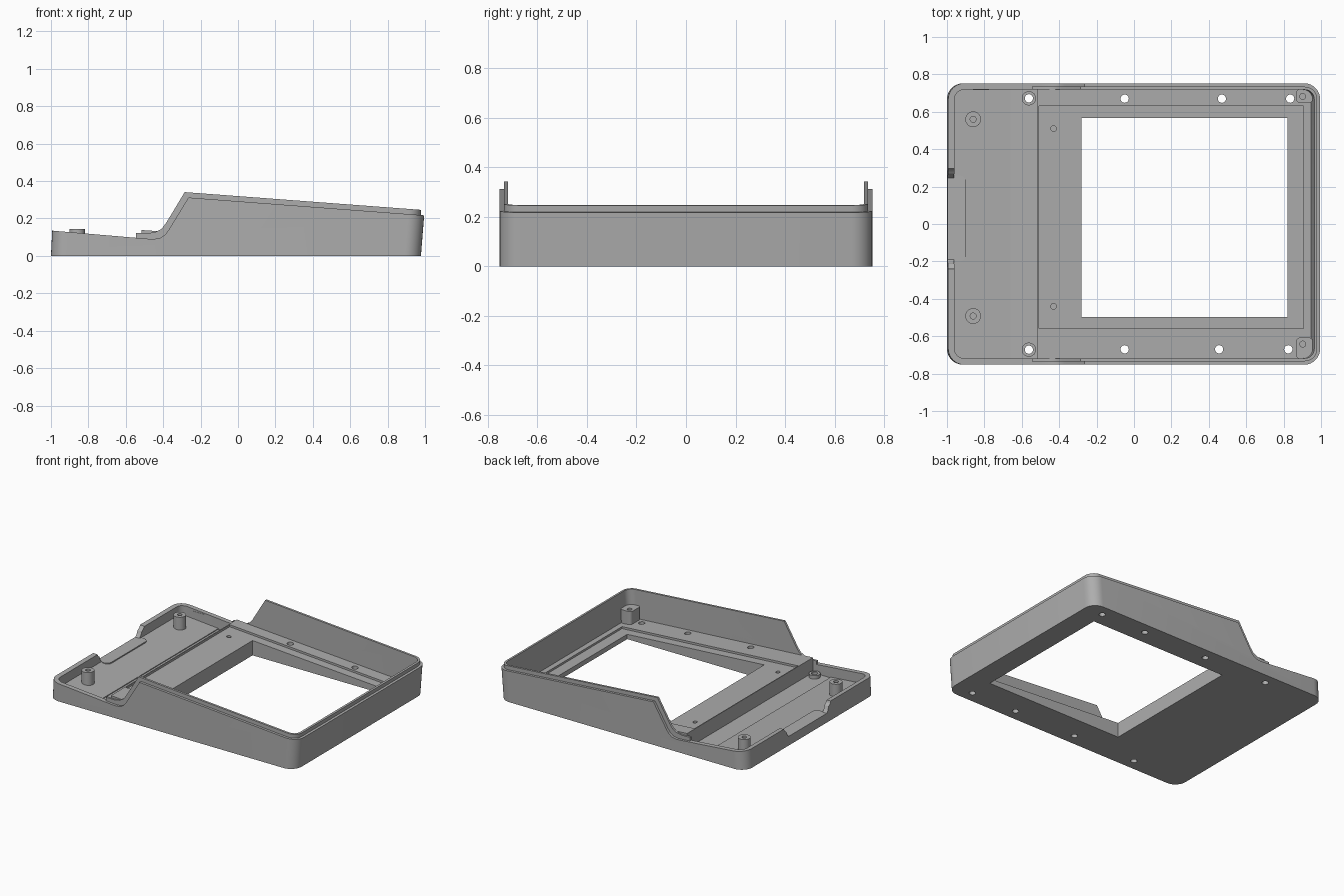
import bpy, bmesh, math
from mathutils import Vector

if "Cube" in bpy.data.objects:
    bpy.data.objects.remove(bpy.data.objects["Cube"])

grey = bpy.data.materials.new("plain grey")
grey.diffuse_color = (0.42, 0.42, 0.42, 1)
grey.use_nodes = True
grey.node_tree.nodes["Principled BSDF"].inputs["Base Color"].default_value = grey.diffuse_color


def finish(name, bm):
    bmesh.ops.recalc_face_normals(bm, faces=bm.faces)
    me = bpy.data.meshes.new(name)
    bm.to_mesh(me)
    bm.free()
    me.materials.append(grey)
    ob = bpy.data.objects.new(name, me)
    bpy.context.collection.objects.link(ob)
    return ob


def loft(name, rings):
    """Closed solid through rings that have equal point counts."""
    bm = bmesh.new()
    vs = [[bm.verts.new(p) for p in r] for r in rings]
    n = len(vs[0])
    for a, b in zip(vs, vs[1:]):
        for i in range(n):
            bm.faces.new((a[i], a[(i + 1) % n], b[(i + 1) % n], b[i]))
    bm.faces.new(vs[0])
    bm.faces.new(vs[-1])
    return finish(name, bm)


def rounded(x0, x1, y0, y1, r, z, seg=8):
    pts = []
    for k, (cx, cy) in enumerate([(x1 - r, y1 - r), (x0 + r, y1 - r),
                                  (x0 + r, y0 + r), (x1 - r, y0 + r)]):
        for i in range(seg + 1):
            a = math.pi / 2 * (k + i / seg)
            pts.append((cx + r * math.cos(a), cy + r * math.sin(a), z))
    return pts


def shell(name, inset, z0, z1):
    """Rounded box with a leaning back wall, inset from the outer skin."""
    def ring(z):
        return rounded(-1 + 0.05 * z + inset, 0.978 + 0.08 * z - inset,
                       -0.752 + inset, 0.752 - inset, 0.085 - inset, z)
    return loft(name, [ring(z0), ring(z1)])


def side_prism(name, profile, y0, y1):
    return loft(name, [[(x, y, z) for x, z in profile] for y in (y0, y1)])


def cylinder(name, x, y, r, z0, z1, seg=24):
    return loft(name, [[(x + r * math.cos(2 * math.pi * i / seg),
                         y + r * math.sin(2 * math.pi * i / seg), z)
                        for i in range(seg)] for z in (z0, z1)])


def box(name, x0, x1, y0, y1, z0, z1):
    return loft(name, [[(x0, y0, z), (x1, y0, z), (x1, y1, z), (x0, y1, z)] for z in (z0, z1)])


def combine(ob, cutter, op='DIFFERENCE'):
    m = ob.modifiers.new("cut", 'BOOLEAN')
    m.operation, m.object, m.solver = op, cutter, 'EXACT'
    bpy.context.view_layer.objects.active = ob
    bpy.ops.object.modifier_apply(modifier=m.name)
    bpy.data.objects.remove(cutter)


# Tray body: outer skin trimmed by the side profile, then hollowed
body = shell("tray_body", 0, 0, 0.42)
combine(body, side_prism("trim", [
    (-1.1, -0.1), (1.1, -0.1), (1.1, 0.209), (-0.265, 0.312), (-0.37, 0.14), (-0.39, 0.113),
    (-0.415, 0.096), (-0.45, 0.09), (-0.49, 0.092), (-1.1, 0.144)], -1, 1), 'INTERSECT')
combine(body, shell("cavity", 0.034, 0.03, 0.5))

# Raised inner lip around the tall part of the wall
lip = shell("inner_lip", 0.018, 0.05, 0.42)
combine(lip, shell("lip_cavity", 0.034, -0.1, 0.5))
combine(lip, side_prism("lip_trim", [
    (-0.545, 0.06), (1.1, 0.06), (1.1, 0.237), (-0.285, 0.341), (-0.385, 0.175), (-0.41, 0.143),
    (-0.44, 0.128), (-0.48, 0.121), (-0.545, 0.122)], -1, 1), 'INTERSECT')

# Sloping front floor
floor = side_prism("front_floor", [
    (-0.975, 0.01), (-0.66, 0.01), (-0.66, 0.036), (-0.975, 0.062)], -0.722, 0.722)

# Hand notch through the front wall with rounded ramps
notch = [(0.31, 0.16), (0.29, 0.12), (0.27, 0.105), (0.26, 0.08), (0.245, 0.064),
         (-0.19, 0.064), (-0.205, 0.08), (-0.215, 0.105), (-0.235, 0.12), (-0.25, 0.16)]
combine(body, loft("notch", [[(x, y, z) for y, z in notch] for x in (-1.1, -0.94)]))
loft("notch_pad", [rounded(-0.975, -0.9, -0.2, 0.26, 0.035, z) for z in (0.03, 0.064)])

# Sloping deck with a shallow recess around the window
def deck_z(x):
    return 0.138 - 0.066 * (x + 0.515)

deck = side_prism("deck", [(-0.515, 0.01), (0.955, 0.01), (0.955, deck_z(0.955)),
                           (-0.515, deck_z(-0.515))], -0.722, 0.722)
combine(deck, side_prism("recess", [(-0.508, deck_z(-0.508) - 0.015), (0.905, deck_z(0.905) - 0.015),
                                    (0.905, 0.3), (-0.508, 0.3)], -0.56, 0.63))
for part in (body, deck):
    combine(part, box("window", -0.28, 0.82, -0.497, 0.567, -0.1, 0.4))

# Screw holes through the deck and base
for x, y in [(-0.05, 0.67), (0.47, 0.67), (0.835, 0.67), (-0.05, -0.67), (0.455, -0.67), (0.825, -0.67)]:
    for part in (body, deck):
        combine(part, cylinder("hole", x, y, 0.022, -0.1, 0.4))
for y in (0.51, -0.44):
    combine(deck, cylinder("pilot", -0.43, y, 0.015, 0.05, 0.4))

# Hollow posts: base screw sleeves and front standoffs
parts = [body, lip, floor, deck]
for y in (0.672, -0.672):
    combine(body, cylinder("hole", -0.562, y, 0.022, -0.1, 0.1))
    sleeve = cylinder("screw_sleeve", -0.562, y, 0.038, 0.02, 0.055)
    combine(sleeve, cylinder("bore", -0.562, y, 0.022, -0.1, 0.4))
    parts.append(sleeve)
for y in (0.56, -0.492):
    post = cylinder("front_standoff", -0.86, y, 0.042, 0.03, 0.143)
    combine(post, cylinder("bore", -0.86, y, 0.016, 0.08, 0.4))
    parts.append(post)

# Back corner screw blocks
for y, s in ((0.682, 1), (-0.642, -1)):
    block = loft("corner_block", [rounded(0.868, 0.955, min(y - s * 0.035, s * 0.722),
                                          max(y - s * 0.035, s * 0.722), 0.02, z) for z in (0.03, 0.14)])
    combine(block, cylinder("bore", 0.902, y, 0.016, 0.08, 0.4))
    parts.append(block)

# Small snap catch on the side wall
box("snap_catch", -0.86, -0.775, 0.716, 0.737, 0.085, 0.108)

# Smooth round surfaces, keep edges sharp
for ob in parts:
    bpy.ops.object.select_all(action='DESELECT')
    ob.select_set(True)
    bpy.context.view_layer.objects.active = ob
    bpy.ops.object.shade_smooth_by_angle(angle=math.radians(30))
